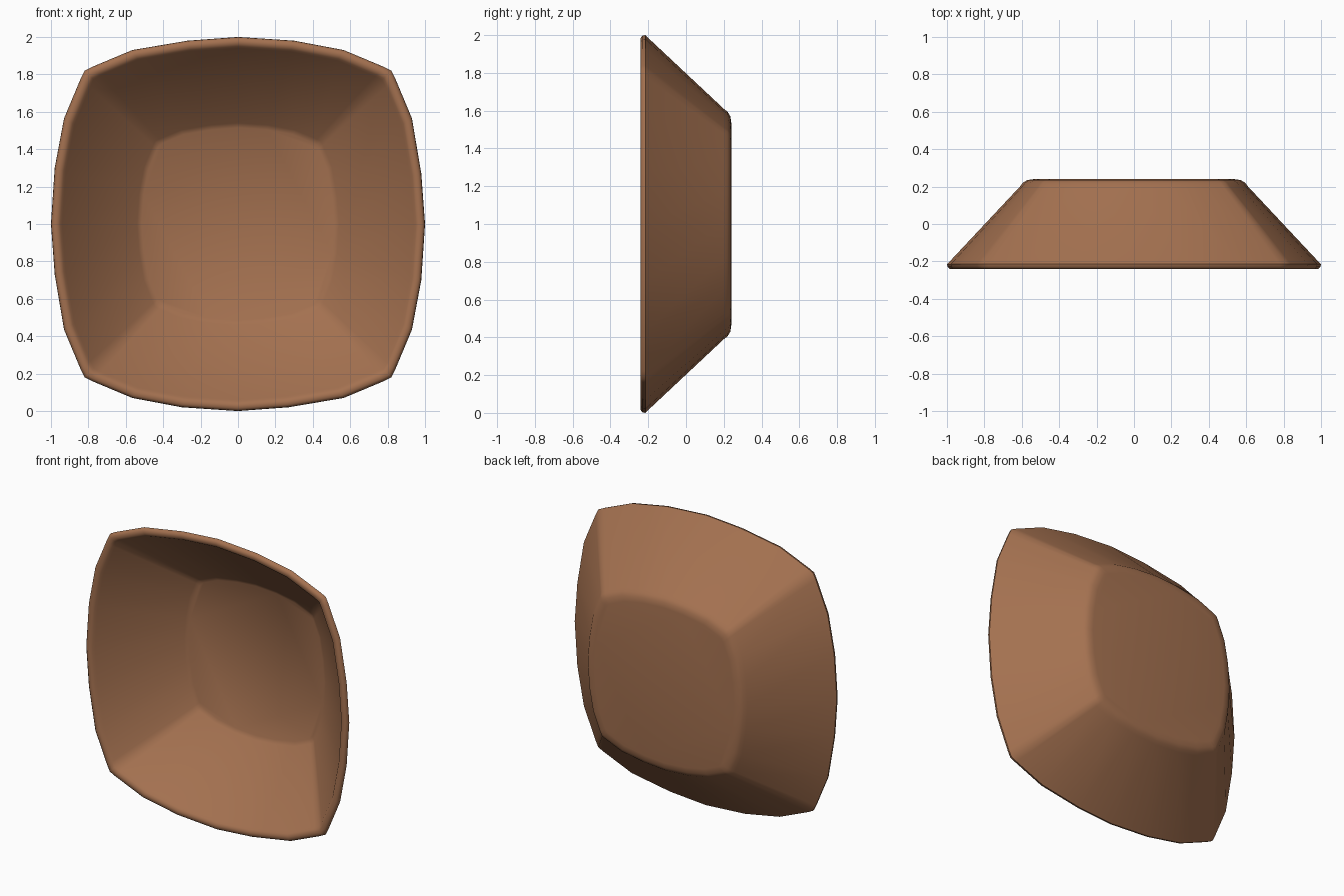
import bpy, bmesh, math

if "Cube" in bpy.data.objects:
    bpy.data.objects.remove(bpy.data.objects["Cube"])

# Rim outline, one quadrant (unit size), mirrored to a full rounded square
quarter = [(1, 0), (0.98, 0.27), (0.93, 0.565), (0.84, 0.78), (0.82, 0.82),
           (0.78, 0.84), (0.565, 0.93), (0.30, 0.98)]
outline = []
for turn in range(4):
    c, s = [(1, 0), (0, 1), (-1, 0), (0, -1)][turn]
    outline += [(c * x - s * z, s * x + c * z) for x, z in quarter]

# Wall section (scale, y): inside floor, over the rim, down the outside to the base
section = [(0.515, 0.20), (0.54, 0.185), (0.94, -0.215), (0.95, -0.23),
           (0.965, -0.24), (0.985, -0.24), (0.997, -0.23), (1.0, -0.215),
           (0.985, -0.2), (0.61, 0.20), (0.595, 0.22), (0.57, 0.235), (0.535, 0.24)]

bm = bmesh.new()
rings = [[bm.verts.new((x * k, y, 1 + z * k)) for x, z in outline] for k, y in section]
n = len(outline)
for a, b in zip(rings, rings[1:]):
    for i in range(n):
        j = (i + 1) % n
        bm.faces.new((a[i], a[j], b[j], b[i]))
# Flat floor and base
bm.faces.new(rings[0])
bm.faces.new(rings[-1])
bmesh.ops.recalc_face_normals(bm, faces=bm.faces)

mesh = bpy.data.meshes.new("bowl")
bm.to_mesh(mesh)
bm.free()
bowl = bpy.data.objects.new("bowl", mesh)
bpy.context.collection.objects.link(bowl)

# Brown clay
clay = bpy.data.materials.new("brown_clay")
clay.diffuse_color = (0.37, 0.165, 0.08, 1)
clay.use_nodes = True
clay.node_tree.nodes["Principled BSDF"].inputs["Base Color"].default_value = clay.diffuse_color
mesh.materials.append(clay)

bpy.context.view_layer.objects.active = bowl
bowl.select_set(True)
bpy.ops.object.shade_smooth_by_angle(angle=math.radians(50))
